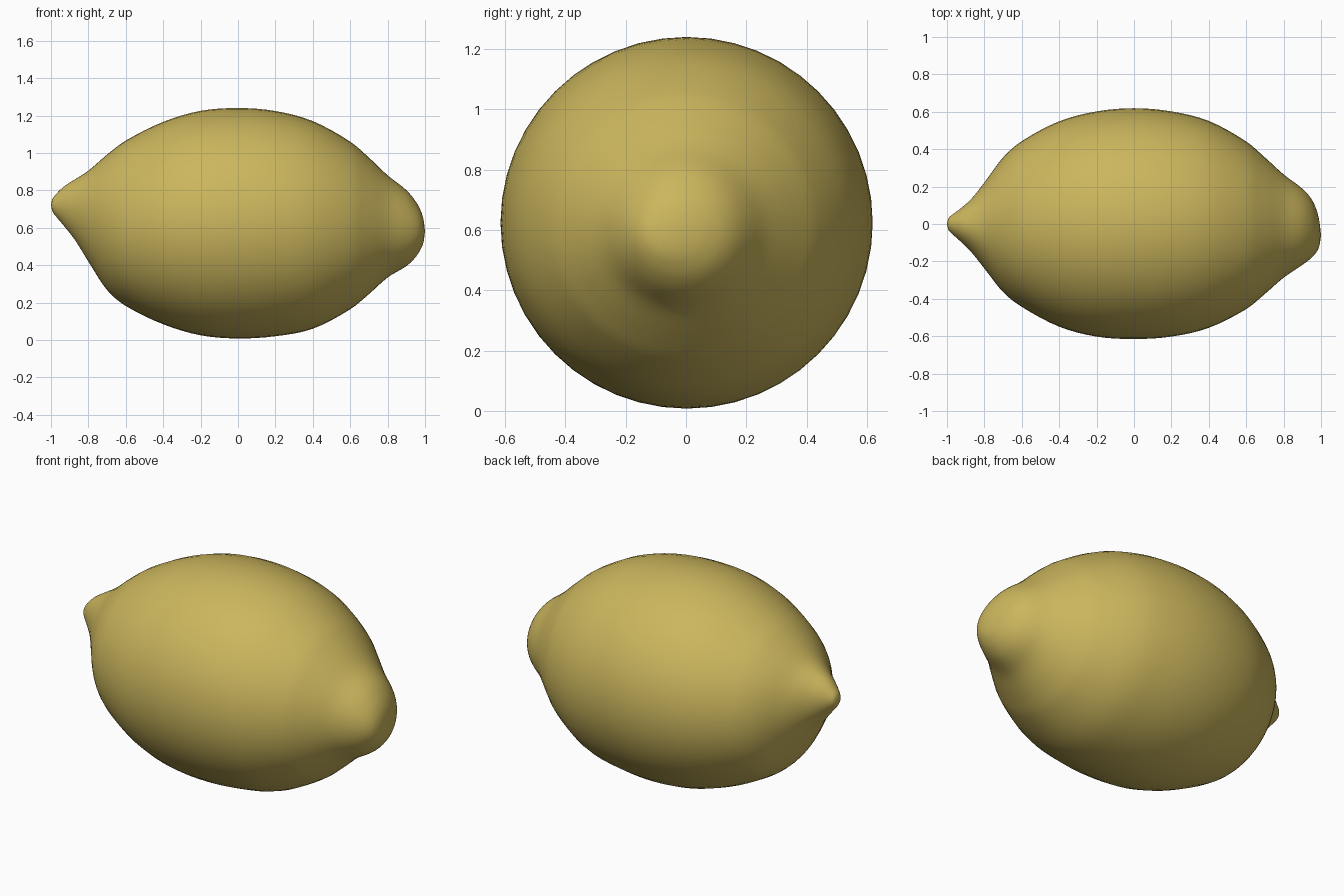
import bpy, bmesh, math

SIDES = 48   # around the fruit
STEPS = 4    # rings between profile stations

# Stations along the fruit: x, centre y, centre z, radius y, radius z
STATIONS = [
    (-1.000, 0.000, 0.722, 0.000, 0.000),
    (-0.994, 0.000, 0.721, 0.028, 0.030),
    (-0.970, -0.002, 0.720, 0.053, 0.063),
    (-0.930, -0.005, 0.715, 0.086, 0.106),
    (-0.870, -0.008, 0.696, 0.142, 0.164),
    (-0.800, -0.008, 0.662, 0.230, 0.243),
    (-0.700, -0.004, 0.629, 0.360, 0.362),
    (-0.600, 0.000, 0.624, 0.443, 0.442),
    (-0.400, 0.000, 0.625, 0.549, 0.541),
    (-0.200, 0.000, 0.625, 0.602, 0.600),
    (0.000, 0.002, 0.624, 0.617, 0.616),
    (0.200, 0.000, 0.622, 0.602, 0.602),
    (0.400, -0.002, 0.615, 0.553, 0.555),
    (0.600, -0.007, 0.612, 0.448, 0.448),
    (0.700, -0.009, 0.610, 0.365, 0.365),
    (0.800, -0.011, 0.607, 0.276, 0.273),
    (0.900, -0.015, 0.598, 0.204, 0.203),
    (0.950, -0.024, 0.592, 0.156, 0.149),
    (0.980, -0.040, 0.588, 0.103, 0.096),
    (0.994, -0.054, 0.583, 0.050, 0.050),
    (1.000, -0.060, 0.580, 0.000, 0.000),
]


def spline(p0, p1, p2, p3, t):
    """Non-uniform cubic through p1 and p2, using x as the parameter."""
    h = p2[0] - p1[0]
    out = [p1[0] + h * t]
    for i in range(1, 5):
        m1 = (p2[i] - p0[i]) / (p2[0] - p0[0])
        m2 = (p3[i] - p1[i]) / (p3[0] - p1[0])
        out.append((2*t**3 - 3*t**2 + 1) * p1[i] + (t**3 - 2*t**2 + t) * h * m1
                   + (3*t**2 - 2*t**3) * p2[i] + (t**3 - t**2) * h * m2)
    return out


# Smooth the stations into rings, leaving out the two poles
rings = []
for k in range(1, len(STATIONS) - 2):
    for s in range(STEPS):
        rings.append(spline(*STATIONS[k - 1:k + 3], s / STEPS))
rings.append(STATIONS[-2])

# Loft the fruit skin
bm = bmesh.new()
loops = []
for x, cy, cz, ry, rz in rings:
    loops.append([bm.verts.new((x, cy + ry * math.cos(a), cz + rz * math.sin(a)))
                  for a in (2 * math.pi * j / SIDES for j in range(SIDES))])
for a, b in zip(loops, loops[1:]):
    for j in range(SIDES):
        n = (j + 1) % SIDES
        bm.faces.new((a[j], a[n], b[n], b[j]))

# Close the stem nipple and blossom end
for loop, tip in ((loops[0], STATIONS[0]), (loops[-1], STATIONS[-1])):
    pole = bm.verts.new(tip[:3])
    for j in range(SIDES):
        bm.faces.new((loop[j], loop[(j + 1) % SIDES], pole))
bmesh.ops.recalc_face_normals(bm, faces=bm.faces)
for f in bm.faces:
    f.smooth = True

mesh = bpy.data.meshes.new("lemon")
bm.to_mesh(mesh)
bm.free()
lemon = bpy.data.objects.new("lemon", mesh)
bpy.context.collection.objects.link(lemon)

# Yellow peel
peel = bpy.data.materials.new("peel")
peel.diffuse_color = (0.60, 0.47, 0.11, 1)
mesh.materials.append(peel)
